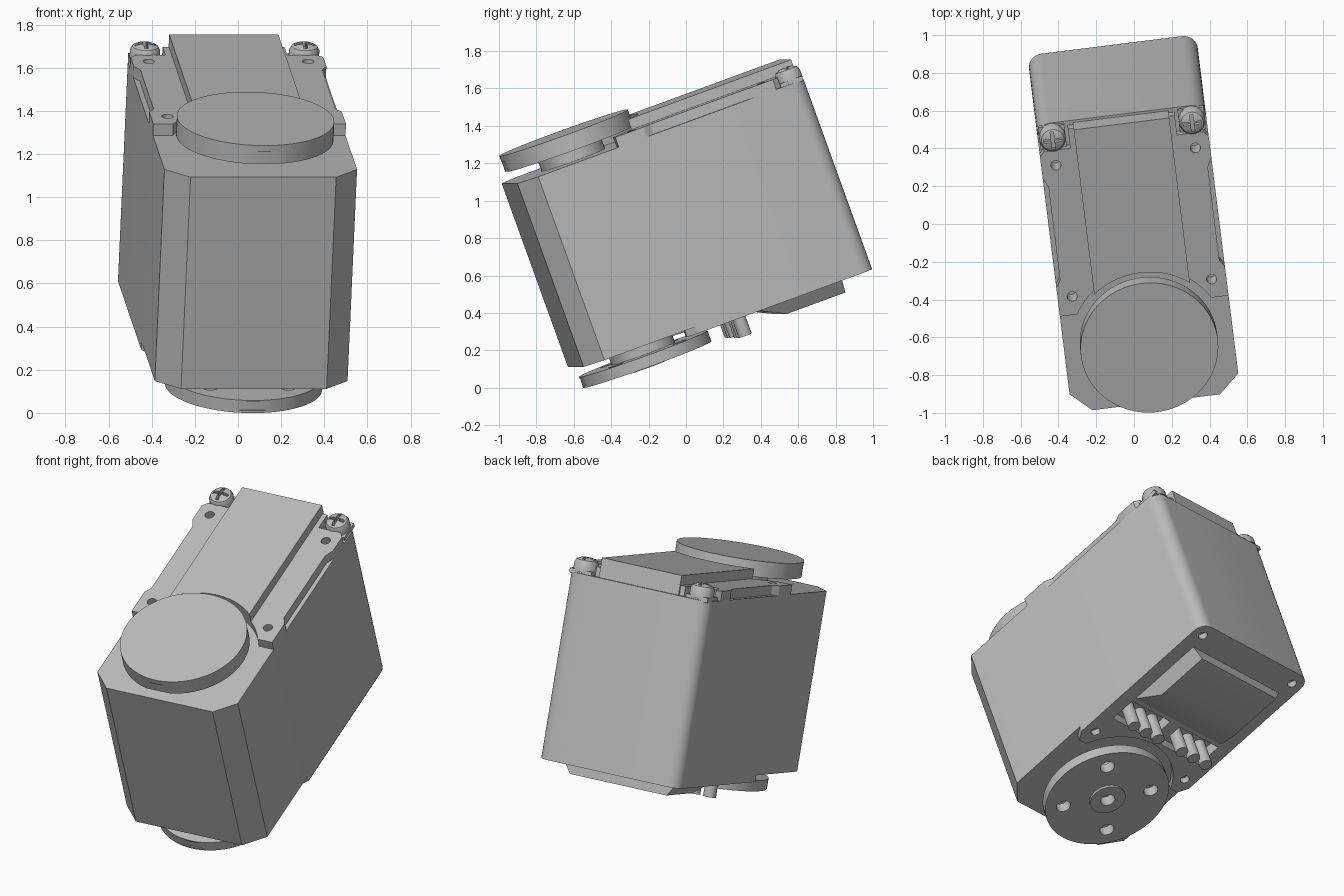
import bpy, bmesh, math
from mathutils import Matrix

if "Cube" in bpy.data.objects:
    bpy.data.objects.remove(bpy.data.objects["Cube"])

# The whole motor is tilted back and turned slightly
POSE = Matrix.Rotation(math.radians(7.1), 4, "Z") @ Matrix.Rotation(math.radians(20), 4, "X")
AXIS = -0.154        # shaft position along the body
DISC_R = 0.365

grey = bpy.data.materials.new("plain_grey")
grey.use_nodes = True
grey.diffuse_color = (0.5, 0.5, 0.5, 1)
grey.node_tree.nodes["Principled BSDF"].inputs["Base Color"].default_value = (0.5, 0.5, 0.5, 1)


def finish(name, bm):
    bmesh.ops.recalc_face_normals(bm, faces=bm.faces)
    mesh = bpy.data.meshes.new(name)
    bm.to_mesh(mesh)
    bm.free()
    mesh.materials.append(grey)
    obj = bpy.data.objects.new(name, mesh)
    bpy.context.collection.objects.link(obj)
    obj.matrix_world = POSE
    return obj


def loft(name, rings):
    """Skin a stack of closed rings and cap both ends."""
    bm = bmesh.new()
    rows = [[bm.verts.new(p) for p in ring] for ring in rings]
    n = len(rows[0])
    for low, high in zip(rows, rows[1:]):
        for i in range(n):
            j = (i + 1) % n
            bm.faces.new((low[i], low[j], high[j], high[i]))
    bm.faces.new(rows[0][::-1])
    bm.faces.new(rows[-1])
    return finish(name, bm)


def prism(name, outline, low, high):
    return loft(name, [[(x, y, z) for x, y in outline] for z in (low, high)])


def box(name, x0, x1, y0, y1, low, high):
    return prism(name, [(x0, y0), (x1, y0), (x1, y1), (x0, y1)], low, high)


def lathe(name, x, y, profile, sides=64):
    turn = [2 * math.pi * i / sides for i in range(sides)]
    return loft(name, [[(x + r * math.cos(t), y + r * math.sin(t), z) for t in turn]
                       for r, z in profile])


def disc(name, x, y, r, low, high, sides=64):
    return lathe(name, x, y, [(r, low), (r, high)], sides)


def mirrored(half):
    return half + [(-x, y) for x, y in reversed(half)]


def round_corner(x, y, r):
    """Points of a rounded corner on the +x, +y side."""
    steps = [math.pi / 2 * i / 8 for i in range(9)]
    return [(x - r + r * math.cos(t), y - r + r * math.sin(t)) for t in steps]


def cut(obj, *cutters):
    for c in cutters:
        c.hide_render = True
        mod = obj.modifiers.new("cut", "BOOLEAN")
        mod.operation, mod.object, mod.solver = "DIFFERENCE", c, "EXACT"
    bpy.context.view_layer.update()
    graph = bpy.context.evaluated_depsgraph_get()
    mesh = bpy.data.meshes.new_from_object(obj.evaluated_get(graph))
    obj.modifiers.clear()
    obj.data = mesh
    for c in cutters:
        bpy.data.objects.remove(c)


def holes(spots, r, low, high):
    return [disc("hole_cutter", x, y, r, low, high, 20) for x, y in spots]


def both(x, *ys):
    return [(s * x, y) for s in (-1, 1) for y in ys]


# Main case: chamfered front, rounded back
body = prism("body_case", mirrored([(0.34, -0.52), (0.45, -0.415)] + round_corner(0.45, 1.115, 0.075)),
             0.308, 1.352)
cut(body, *[box("pocket_cutter", min(s * 0.04, s * 0.36), max(s * 0.04, s * 0.36),
                0.28, 0.44, 0.2, 0.335) for s in (-1, 1)],
    *holes(both(0.372, 0.15, 0.895), 0.027, 1.3, 1.5))

# Top cover: scalloped flange and central rib, cleared around the disc
flange = prism("top_flange", mirrored([(0.1, 0.047), (0.45, 0.047), (0.45, 0.21), (0.425, 0.25),
                                       (0.425, 0.78), (0.45, 0.83), (0.45, 0.95), (0.425, 0.98),
                                       (0.285, 0.98), (0.285, 1.09)]), 1.35, 1.408)
cut(flange, disc("clearance_cutter", 0, AXIS, 0.41, 1.2, 1.6),
    *holes(both(0.372, 0.15, 0.895), 0.027, 1.3, 1.5))
rib = box("top_rib", -0.255, 0.255, 0.0, 1.102, 1.35, 1.466)
cut(rib, disc("clearance_cutter", 0, AXIS, 0.41, 1.2, 1.6))

# Cross-head screws on corner tabs
for side, s in (("right", -1), ("left", 1)):
    x, y = s * 0.372, 1.045
    box("screw_tab_" + side, x - 0.07, x + 0.07, y - 0.065, y + 0.06, 1.345, 1.372)
    screw = lathe("screw_" + side, x, y, [(0.07, 1.36), (0.07, 1.41), (0.06, 1.428),
                                          (0.035, 1.44), (0.01, 1.443)], 32)
    cut(screw, box("slot_cutter", x - 0.048, x + 0.048, y - 0.009, y + 0.009, 1.41, 1.5),
        box("slot_cutter", x - 0.009, x + 0.009, y - 0.048, y + 0.048, 1.41, 1.5))

# Upper shaft and disc with a small flat at the front
disc("top_shaft", 0, AXIS, 0.18, 1.35, 1.42)
top_disc = disc("top_disc", 0, AXIS, DISC_R, 1.415, 1.507, 96)
cut(top_disc, box("flat_cutter", -0.12, 0.12, -0.7, AXIS - 0.357, 1.4, 1.475))

# Bottom cover plate
plate = prism("bottom_plate", mirrored([(0.1, 0.05), (0.41, 0.05), (0.45, 0.11)]
                                       + round_corner(0.45, 1.115, 0.075)), 0.27, 0.31)
cut(plate, disc("clearance_cutter", 0, AXIS, 0.41, 0.1, 0.5),
    *[box("pocket_cutter", min(s * 0.04, s * 0.36), max(s * 0.04, s * 0.36),
          0.28, 0.44, 0.2, 0.4) for s in (-1, 1)],
    *holes(both(0.374, 0.15, 1.04), 0.027, 0.2, 0.4))

# Raised connector housing with a sloped front
loft("bottom_housing", [[(-w, f, z), (w, f, z), (w, 0.945, z), (-w, 0.945, z)]
                        for w, f, z in ((0.31, 0.61, 0.198), (0.36, 0.46, 0.272))])

# Two rows of three connector pins
for side, s in (("right", -1), ("left", 1)):
    for i in range(3):
        disc(f"pin_{side}_{i + 1}", s * (0.1 + 0.1 * i), 0.36, 0.037, 0.165, 0.345, 24)

# Lower shaft and drilled disc with a central boss
disc("bottom_shaft", 0, AXIS, 0.18, 0.24, 0.315)
low_disc = disc("bottom_disc", 0, AXIS, DISC_R, 0.188, 0.25, 96)
q = 0.182
cut(low_disc, box("flat_cutter", -0.12, 0.12, -0.7, AXIS - 0.357, 0.2, 0.242),
    *holes(both(q, AXIS - q, AXIS + q) + [(0, AXIS)], 0.042, 0.1, 0.4))
boss = disc("centre_boss", 0, AXIS, 0.105, 0.174, 0.2, 40)
cut(boss, *holes([(0, AXIS)], 0.042, 0.1, 0.4))

# Smooth the round surfaces, keep edges crisp
bpy.ops.object.select_all(action="DESELECT")
for obj in bpy.context.collection.objects:
    if obj.type == "MESH" and grey.name in obj.data.materials:
        obj.select_set(True)
        bpy.context.view_layer.objects.active = obj
bpy.ops.object.shade_smooth_by_angle(angle=math.radians(30))
